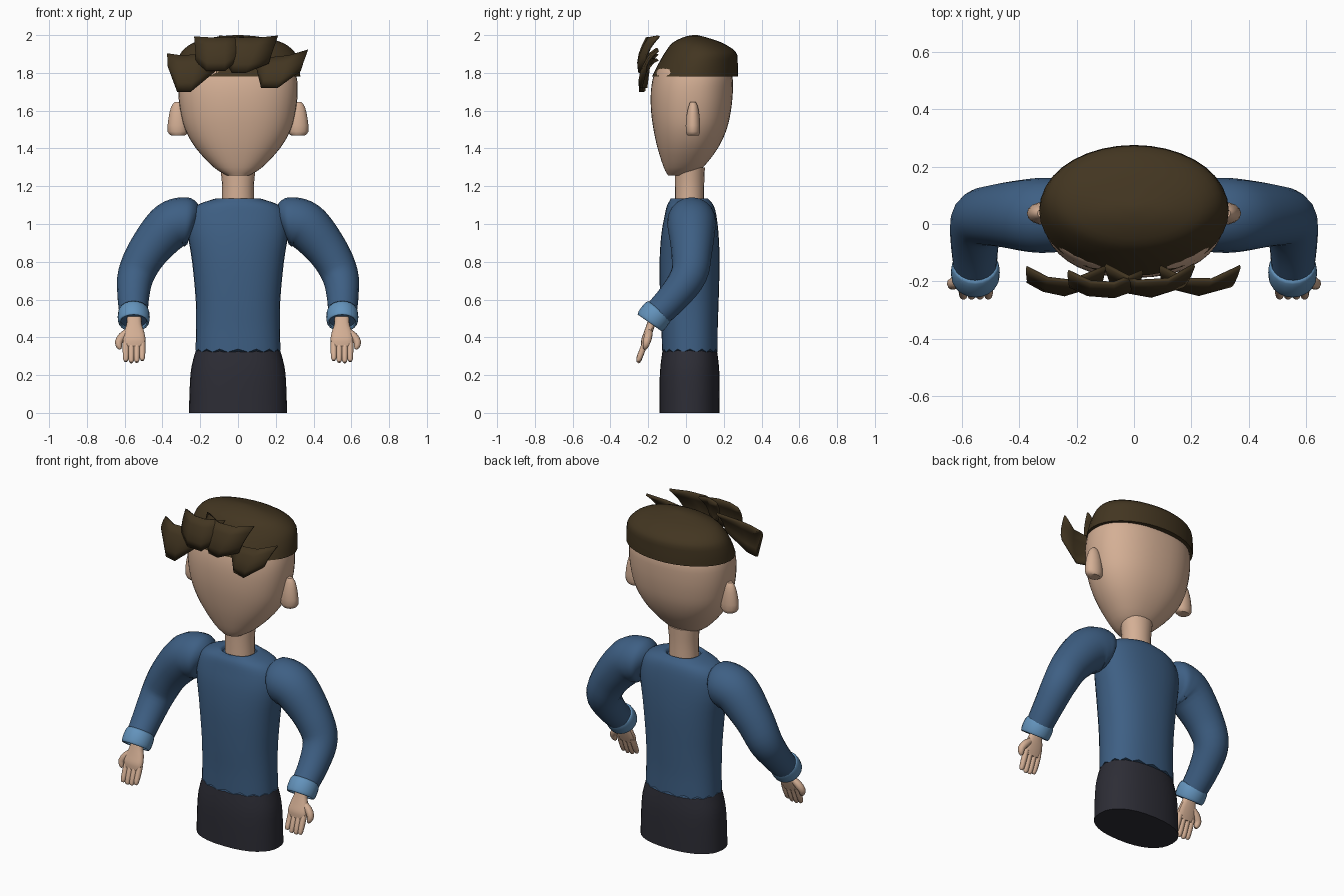
import bpy, bmesh, math
from mathutils import Vector

cube = bpy.data.objects.get("Cube")
if cube:
    bpy.data.objects.remove(cube, do_unlink=True)


def material(name, rgb):
    m = bpy.data.materials.new(name)
    m.use_nodes = True
    m.diffuse_color = (*rgb, 1)
    m.node_tree.nodes["Principled BSDF"].inputs["Base Color"].default_value = (*rgb, 1)
    return m


SKIN = material("skin", (0.66, 0.43, 0.3))
HAIR = material("brown hair", (0.055, 0.036, 0.015))
BLUE = material("blue sweater", (0.048, 0.115, 0.23))
CUFF = material("light blue cuff", (0.125, 0.29, 0.5))
DARK = material("dark trousers", (0.026, 0.026, 0.036))
made = []


def build(name, rings, mat, mirror=False, caps=True):
    """Skin a list of closed rings of points."""
    bm = bmesh.new()
    loops = [[bm.verts.new(p) for p in ring] for ring in rings]
    n = len(loops[0])
    for a, b in zip(loops, loops[1:]):
        for i in range(n):
            bm.faces.new((a[i], a[(i + 1) % n], b[(i + 1) % n], b[i]))
    if caps:
        bm.faces.new(loops[0])
        bm.faces.new(loops[-1])
    bmesh.ops.recalc_face_normals(bm, faces=bm.faces)
    mesh = bpy.data.meshes.new(name)
    bm.to_mesh(mesh)
    bm.free()
    mesh.materials.append(mat)
    ob = bpy.data.objects.new(name, mesh)
    bpy.context.collection.objects.link(ob)
    if mirror:
        mod = ob.modifiers.new("mirror", 'MIRROR')
        mod.use_mirror_merge = False
    made.append(ob)
    return ob


def spline(points, steps):
    """Smooth curve through four-component points."""
    p = [Vector(q) for q in points]
    p = [p[0] * 2 - p[1]] + p + [p[-1] * 2 - p[-2]]
    out = []
    for a, b, c, d in zip(p, p[1:], p[2:], p[3:]):
        for k in range(steps):
            t = k / steps
            out.append(b + (c - a) * (t / 2) + (a * 2 - b * 5 + c * 4 - d) * (t * t / 2)
                       + (b * 3 - a - c * 3 + d) * (t ** 3 / 2))
    return out + [p[-2]]


def loft(name, profile, mat, sides=32, power=2.0, steps=3, wave=0, cx=0, mirror=False):
    """Stack ovals given as height, half width, front y, back y."""
    rings = []
    for j, (z, w, front, back) in enumerate(spline(profile, steps)):
        ring = []
        for i in range(sides):
            a = math.tau * i / sides
            c, s = (math.copysign(abs(v) ** (2 / power), v) for v in (math.cos(a), math.sin(a)))
            dz = wave * (-1) ** i if j == 0 else 0
            ring.append((cx + w * c, (front + back) / 2 + (back - front) / 2 * s, z + dz))
        rings.append(ring)
    return build(name, rings, mat, mirror)


def tube(name, path, mat, sides=20, steps=4, caps=True):
    """Sweep a circle along points given as x, y, z, radius; mirrored."""
    pts = spline(path, steps)
    rings = []
    for k, q in enumerate(pts):
        t = (pts[min(k + 1, len(pts) - 1)] - pts[max(k - 1, 0)]).to_3d().normalized()
        u = t.cross(Vector((0, 1, 0))).normalized()
        v = t.cross(u)
        angles = [math.tau * i / sides for i in range(sides)]
        rings.append([q.to_3d() + (u * math.cos(a) + v * math.sin(a)) * q.w for a in angles])
    return build(name, rings, mat, True, caps)


# Body
loft("trousers", [(0, .26, -.14, .178), (.15, .255, -.14, .178), (.25, .245, -.135, .174),
                  (.36, .215, -.12, .16)], DARK, power=2.3)
loft("sweater_body", [(.33, .225, -.127, .168), (.45, .222, -.13, .168), (.6, .224, -.137, .173),
                      (.8, .243, -.14, .178), (.95, .265, -.13, .172), (1.05, .255, -.112, .16),
                      (1.1, .215, -.1, .145), (1.125, .15, -.085, .125), (1.136, .105, -.078, .112),
                      (1.12, .09, -.065, .1)], BLUE, power=2.3, wave=.008)
loft("neck", [(1.08, .086, -.06, .096), (1.2, .084, -.058, .096), (1.3, .094, -.058, .1)], SKIN, sides=20)

# Head, ears and hair cap
loft("head", [(1.257, .06, -.095, .02), (1.3, .128, -.118, .09), (1.4, .222, -.15, .168),
              (1.5, .28, -.172, .215), (1.6, .306, -.185, .238), (1.7, .316, -.186, .248),
              (1.78, .31, -.173, .245), (1.83, .285, -.148, .21), (1.85, .2, -.1, .15)],
     SKIN, sides=40, power=2.25)
loft("ears", [(1.468, .035, .008, .068), (1.49, .055, -.002, .076), (1.56, .05, 0, .074),
              (1.62, .036, .012, .064), (1.645, .018, .022, .052)],
     SKIN, sides=14, steps=2, cx=.318, mirror=True)
loft("hair_cap", [(1.78, .33, -.18, .275), (1.85, .322, -.145, .274), (1.91, .3, -.11, .264),
                  (1.96, .235, -.07, .19), (1.99, .12, -.01, .1), (2.0, .02, .035, .06)], HAIR, sides=36)


# Fringe locks: bowed plates between a top and a bottom edge of x, z points
def lock(name, top, bottom, shift):
    cx = (top[0][0] + top[-1][0]) / 2
    bm = bmesh.new()
    rows = 5
    cols = []
    for (xt, zt), (xb, zb) in zip(top, bottom):
        col = []
        for r in range(rows):
            f = r / (rows - 1)
            x, z = xt + (xb - xt) * f, zt + (zb - zt) * f
            y = shift - .205 - .045 * math.sin(f * 2) + 2.6 * (x - cx) ** 2
            col.append(bm.verts.new((x, y, z)))
        cols.append(col)
    for a, b in zip(cols, cols[1:]):
        for r in range(rows - 1):
            bm.faces.new((a[r], a[r + 1], b[r + 1], b[r]))
    mesh = bpy.data.meshes.new(name)
    bm.to_mesh(mesh)
    bm.free()
    mesh.materials.append(HAIR)
    ob = bpy.data.objects.new(name, mesh)
    bpy.context.collection.objects.link(ob)
    mod = ob.modifiers.new("thickness", 'SOLIDIFY')
    mod.thickness = .014
    mod.offset = 0
    made.append(ob)


lock("fringe_lock_right", [(-.375, 1.9), (-.3, 1.89), (-.22, 1.895), (-.1, 1.93)],
     [(-.37, 1.84), (-.32, 1.7), (-.25, 1.7), (-.12, 1.81)], .005)
lock("fringe_lock_inner_right", [(-.23, 1.99), (-.15, 1.985), (-.07, 1.985), (.03, 1.99)],
     [(-.22, 1.86), (-.165, 1.81), (-.07, 1.81), (0, 1.87)], -.004)
lock("fringe_lock_inner_left", [(-.1, 1.995), (.01, 1.985), (.12, 1.985), (.21, 1.995)],
     [(-.07, 1.87), (-.03, 1.8), (.04, 1.8), (.16, 1.85)], 0)
lock("fringe_lock_left", [(.09, 1.87), (.18, 1.88), (.27, 1.89), (.37, 1.92)],
     [(.1, 1.83), (.125, 1.72), (.21, 1.72), (.33, 1.81)], .006)

# Arms
tube("sleeves", [(.215, .03, 1.0, .05), (.25, .03, 1.01, .118), (.305, .03, 1.01, .13),
                 (.375, .03, .975, .126), (.48, .03, .85, .108), (.54, .015, .73, .097),
                 (.554, -.065, .615, .084), (.552, -.175, .5, .073)], BLUE)
cuffs = tube("cuffs", [(.552, -.14, .545, .076), (.552, -.155, .526, .084),
                       (.552, -.182, .49, .084), (.552, -.192, .476, .078)],
             CUFF, steps=2, caps=False)
rim = cuffs.modifiers.new("thickness", 'SOLIDIFY')
rim.thickness = .01

# Hands
palm = loft("palms", [(.355, .055, -.238, -.205), (.39, .06, -.236, -.19), (.43, .053, -.222, -.175),
                      (.47, .04, -.208, -.162), (.51, .038, -.195, -.145)],
            SKIN, sides=16, power=2.6, cx=.55, mirror=True)
for i, tip in enumerate((.278, .268, .266, .272)):
    x = .507 + .029 * i
    tube(f"finger_{i + 1}", [(x, -.212, .38, .016), (x, -.232, .33, .0165),
                             (x, -.25, tip + .012, .014), (x, -.256, tip, .007)],
         SKIN, sides=10, steps=2)
tube("thumbs", [(.585, -.195, .43, .018), (.612, -.2, .405, .022), (.632, -.208, .375, .02),
                (.628, -.215, .35, .015), (.622, -.218, .338, .007)], SKIN, sides=10, steps=2)

# Smooth shading with sharp creases
bpy.ops.object.select_all(action='DESELECT')
for ob in made:
    ob.select_set(True)
bpy.context.view_layer.objects.active = made[0]
bpy.ops.object.shade_smooth_by_angle(angle=math.radians(40))
